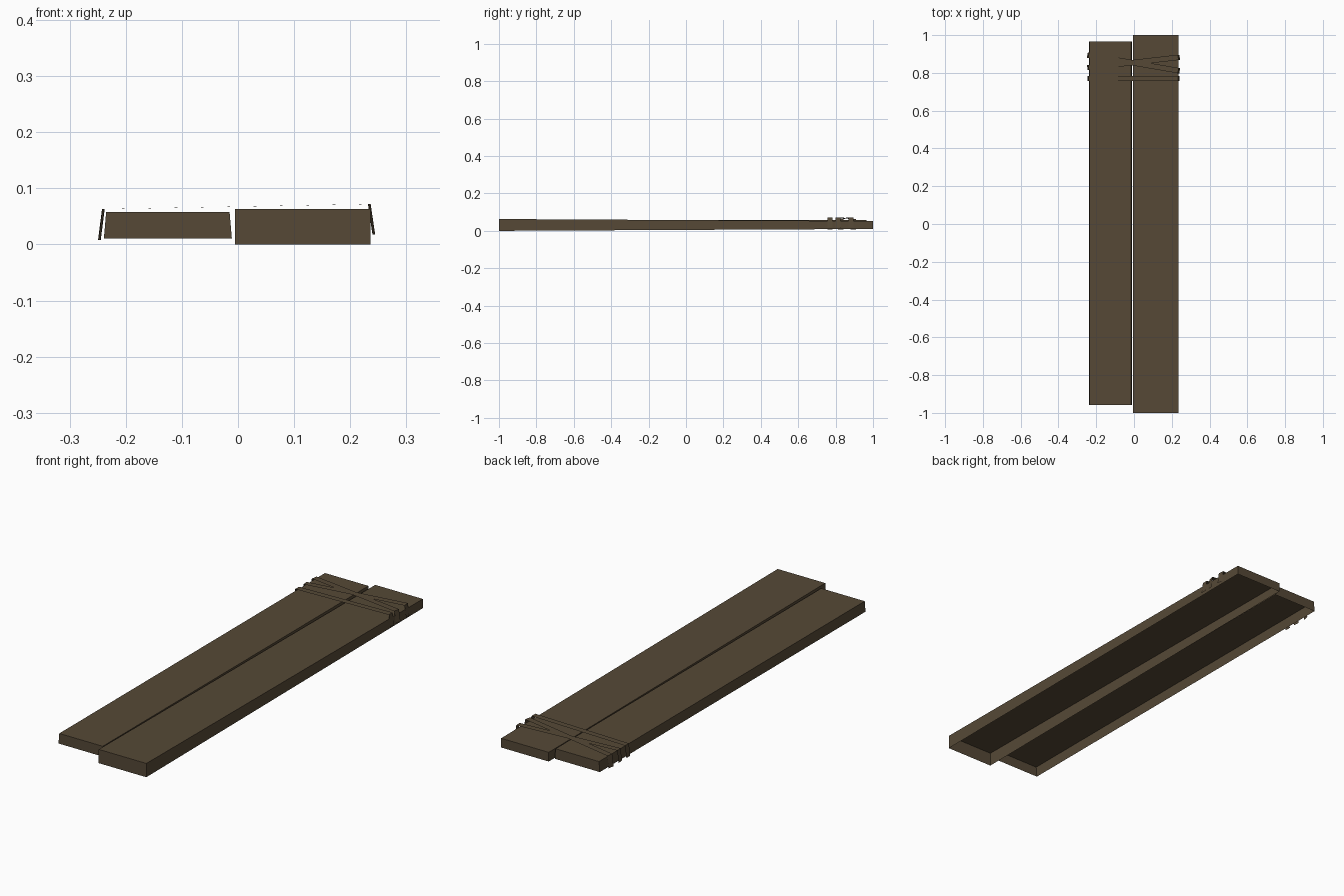
import bpy

if "Cube" in bpy.data.objects:
    bpy.data.objects.remove(bpy.data.objects["Cube"])

wood = bpy.data.materials.new("dark brown wood")
wood.diffuse_color = (0.092, 0.066, 0.037, 1)
wood.use_nodes = True
wood.node_tree.nodes["Principled BSDF"].inputs["Base Color"].default_value = wood.diffuse_color


def make(name, verts, faces):
    me = bpy.data.meshes.new(name)
    me.from_pydata(verts, [], faces)
    me.materials.append(wood)
    ob = bpy.data.objects.new(name, me)
    bpy.context.collection.objects.link(ob)
    return ob


def plank(name, x0, x1, y0, y1, front_z, back_z, inset=0.0):
    """Hollow plank, open underneath, with optional narrower top."""
    v = []
    for y, (lo, hi) in ((y0, front_z), (y1, back_z)):
        v += [(x0, y, lo), (x1, y, lo), (x1 - inset, y, hi), (x0 + inset, y, hi)]
    make(name, v, [(0, 1, 2, 3), (5, 4, 7, 6), (3, 2, 6, 7), (1, 5, 6, 2), (4, 0, 3, 7)])


def band(name, y_left, y_right, width=0.028):
    """Thin strap lying across both planks with ends folded down the sides."""
    path = [(-0.247, 0.008), (-0.240, 0.063), (0.234, 0.072), (0.242, 0.018)]
    slope = (y_right - y_left) / 0.474
    v = []
    for x, z in path:
        xc = max(-0.24, min(0.234, x))
        y = y_left + slope * (xc + 0.24)
        for s in (-0.5, 0.5):
            # ends are cut square to the strap direction
            v.append((x - s * width * slope, y + s * width, z))
    make(name, v, [(2 * i, 2 * i + 2, 2 * i + 3, 2 * i + 1) for i in range(3)])


# planks
plank("long_plank", -0.005, 0.236, -1.0, 1.0, (0, 0.063), (0.010, 0.052))
plank("short_plank", -0.239, -0.011, -0.957, 0.965, (0.011, 0.058), (0.011, 0.058), 0.004)

# one straight strap and two crossing straps
band("straight_strap", 0.770, 0.770)
band("cross_strap_a", 0.828, 0.882)
band("cross_strap_b", 0.894, 0.812)
